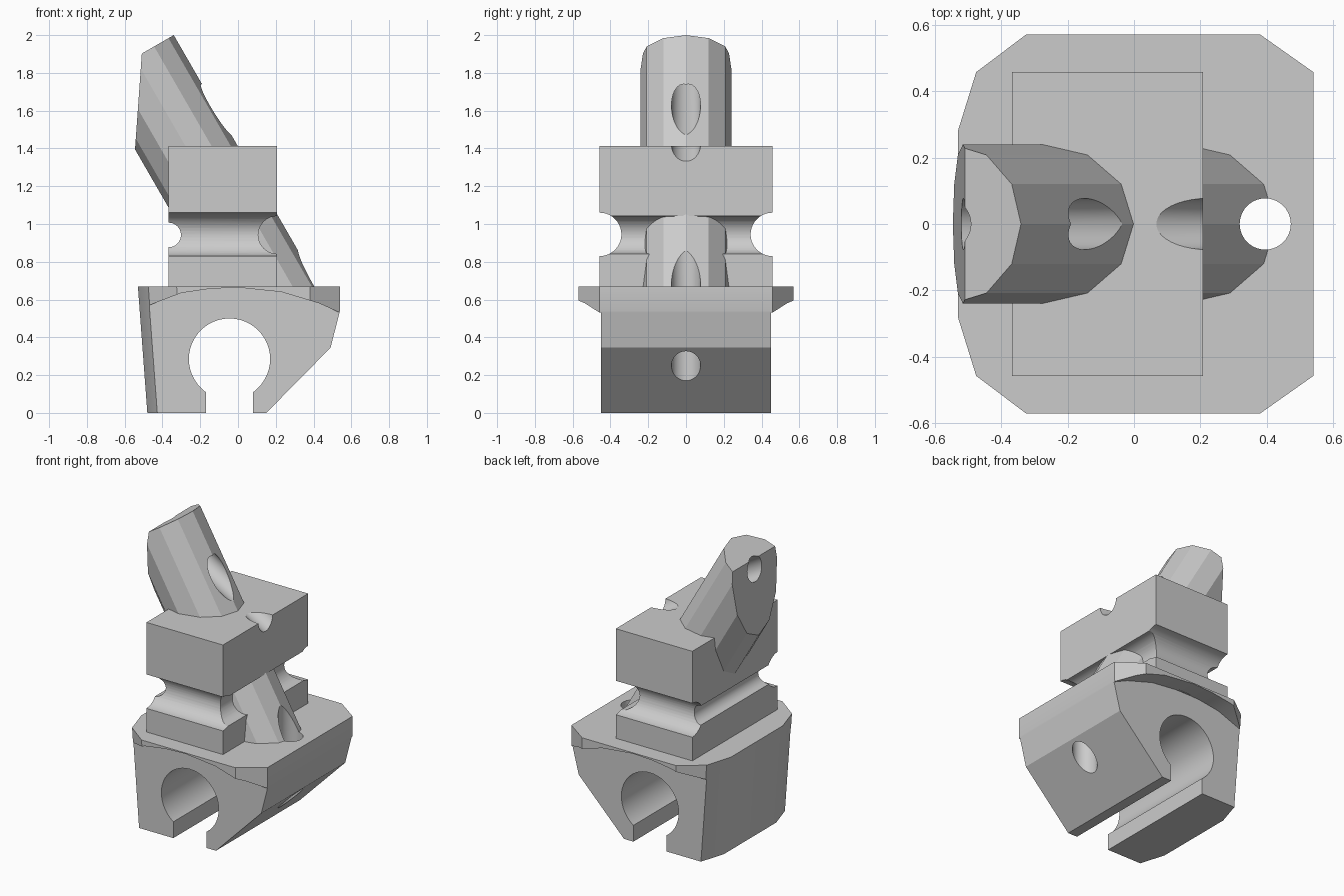
import bpy, bmesh
from math import radians
from mathutils import Matrix, Vector

if "Cube" in bpy.data.objects:
    bpy.data.objects.remove(bpy.data.objects["Cube"], do_unlink=True)

grey = bpy.data.materials.new("plain_grey")
grey.use_nodes = True
colour = (0.6, 0.6, 0.6, 1)
grey.diffuse_color = colour
grey.node_tree.nodes["Principled BSDF"].inputs["Base Color"].default_value = colour


def finish(name, bm):
    bmesh.ops.recalc_face_normals(bm, faces=bm.faces)
    mesh = bpy.data.meshes.new(name)
    bm.to_mesh(mesh)
    bm.free()
    mesh.materials.append(grey)
    ob = bpy.data.objects.new(name, mesh)
    bpy.context.collection.objects.link(ob)
    return ob


def loft(name, lower, upper):
    """Solid between two matching outlines."""
    bm = bmesh.new()
    a = [bm.verts.new(p) for p in lower]
    b = [bm.verts.new(p) for p in upper]
    bm.faces.new(a)
    bm.faces.new(b)
    for i in range(len(a)):
        j = (i + 1) % len(a)
        bm.faces.new((a[i], a[j], b[j], b[i]))
    return finish(name, bm)


def prism(name, profile, y0, y1):
    """Front profile of (x, z) points drawn out along y."""
    return loft(name, [(x, y0, z) for x, z in profile], [(x, y1, z) for x, z in profile])


def box(name, x0, x1, z0, z1, y):
    return prism(name, [(x0, z0), (x1, z0), (x1, z1), (x0, z1)], -y, y)


def rod(name, start, end, r, sides=40):
    start, end = Vector(start), Vector(end)
    axis = end - start
    turn = Vector((0, 0, 1)).rotation_difference(axis).to_matrix().to_4x4()
    bm = bmesh.new()
    bmesh.ops.create_cone(bm, cap_ends=True, segments=sides, radius1=r, radius2=r,
                          depth=axis.length, matrix=Matrix.Translation((start + end) / 2) @ turn)
    return finish(name, bm)


def cut(target, *cutters):
    bpy.context.view_layer.objects.active = target
    for c in cutters:
        c.hide_render = True
        m = target.modifiers.new("cut", 'BOOLEAN')
        m.operation, m.solver, m.object = 'DIFFERENCE', 'EXACT', c
        bpy.ops.object.modifier_apply(modifier=m.name)


# Tapered base with a chamfered outline
half = [(-0.53, 0.28), (-0.475, 0.457), (-0.325, 0.57), (0.38, 0.57), (0.54, 0.457)]
outline = half + [(x, -y) for x, y in reversed(half)]
base = loft("base", [(x + (0.05 if x < 0 else 0), y, 0) for x, y in outline],
            [(x, y, 0.67) for x, y in outline])

# Arched undercut leaves a flange on both sides
arch = [(-0.7, -0.1), (-0.7, 0.43), (-0.47, 0.57), (-0.3, 0.635), (-0.15, 0.657), (0, 0.664),
        (0.23, 0.64), (0.43, 0.58), (0.54, 0.53), (0.7, 0.45), (0.7, -0.1)]
undercuts = [prism("undercut", arch, s * 0.45, s * 0.8) for s in (-1, 1)]

# Sloping right underside, and the open round channel
slope = prism("slope_cutter", [(0.05, -0.1), (0.15, 0), (0.49, 0.345), (0.541, 0.545),
                               (0.8, 0.545), (0.8, -0.1)], -1, 1)
channel = rod("channel_cutter", (-0.045, -1, 0.285), (-0.045, 1, 0.285), 0.215, 48)
slot = box("slot_cutter", -0.17, 0.08, -0.1, 0.2, 1)
upright_hole = rod("upright_hole_cutter", (0.395, 0, -0.2), (0.395, 0, 1.2), 0.077)
cut(base, *undercuts, slope, channel, slot, upright_hole)

# Upright block with a round groove on each side
block = box("block", -0.367, 0.207, 0.66, 1.413, 0.457)
grooves = [rod("groove", (-1, y, 0.945), (1, y, 0.945), 0.115) for y in (-0.457, 0.457)]
grooves += [rod("groove", (x, -1, 0.942), (x, 1, 0.942), r)
            for x, r in ((-0.367, 0.065), (0.207, 0.1))]
slanted_hole = rod("slanted_hole_cutter", (-0.981, 0, 2.107), (0.751, 0, 1.107), 0.077)
cut(block, *grooves, slanted_hole)

# Leaning twelve-sided shaft through the block, trimmed at the left and foot
shaft = rod("shaft", (0.302, 0, 0.407), (-0.548, 0, 1.88), 0.24, 12)
trim = prism("trim_cutter", [(-0.488, 2.2), (-0.559, 1.2), (-1, 1.2), (-1, 2.2)], -1, 1)
foot = box("foot_cutter", -1, 1.5, -1, 0.6, 1)
cut(shaft, trim, foot, slanted_hole, upright_hole)

# Remove the cutters and smooth only the fine curves
parts = (base, block, shaft)
for ob in list(bpy.context.scene.objects):
    if ob.hide_render and ob.type == 'MESH' and ob not in parts:
        bpy.data.objects.remove(ob, do_unlink=True)
for ob in bpy.context.selected_objects:
    ob.select_set(False)
for ob in parts:
    ob.select_set(True)
bpy.context.view_layer.objects.active = base
bpy.ops.object.shade_smooth_by_angle(angle=radians(20))
